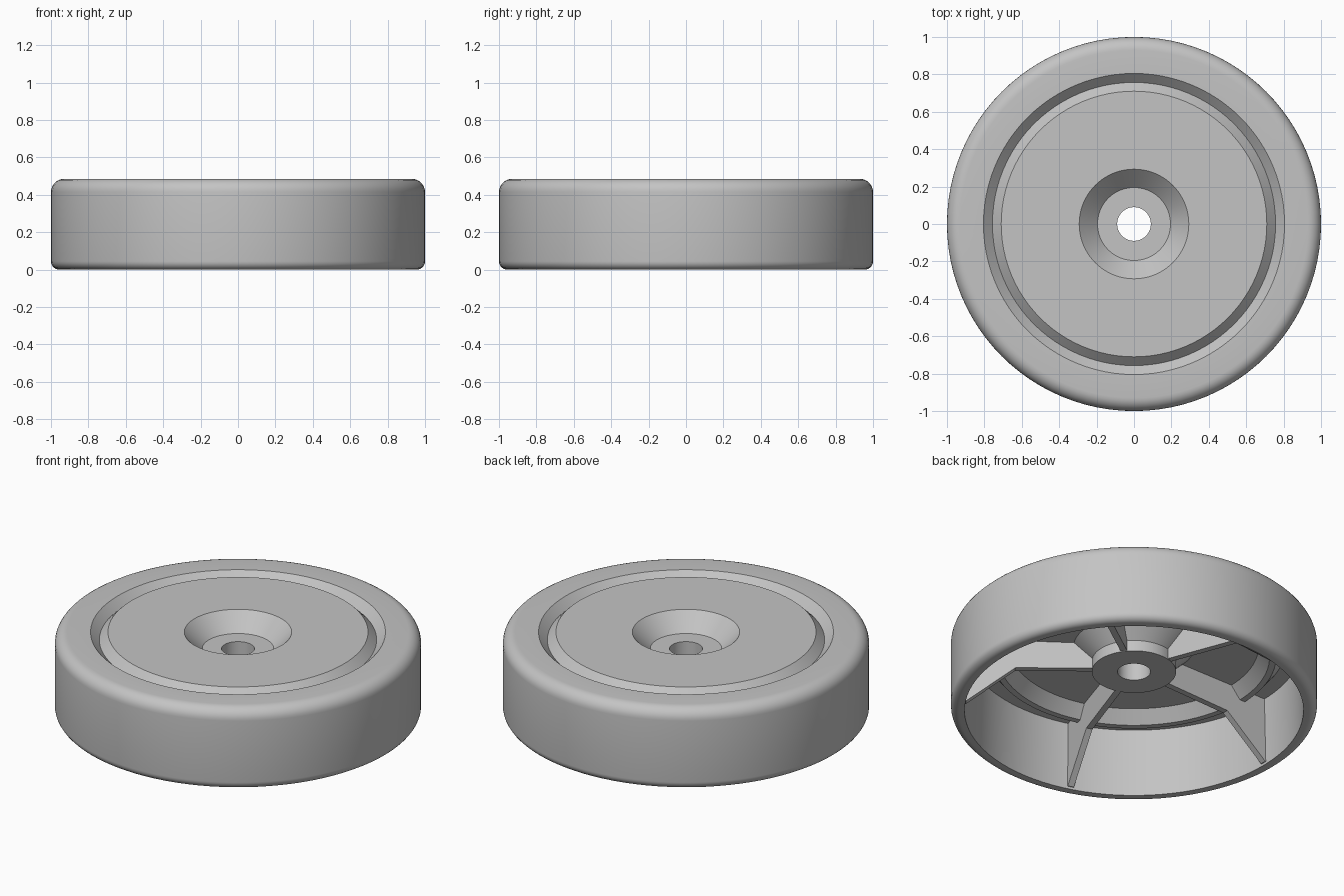
import bpy, bmesh
from math import sin, cos, pi, radians
from mathutils import Matrix, Vector

cube = bpy.data.objects.get("Cube")
if cube:
    bpy.data.objects.remove(cube, do_unlink=True)

HEIGHT, SEGMENTS, RIBS = 0.485, 96, 5

grey = bpy.data.materials.new("light_grey")
grey.use_nodes = True
grey.diffuse_color = (0.55, 0.55, 0.55, 1)
grey.node_tree.nodes["Principled BSDF"].inputs["Base Color"].default_value = grey.diffuse_color


def make_object(name, bm):
    bmesh.ops.recalc_face_normals(bm, faces=bm.faces)
    mesh = bpy.data.meshes.new(name)
    bm.to_mesh(mesh)
    bm.free()
    mesh.materials.append(grey)
    obj = bpy.data.objects.new(name, mesh)
    bpy.context.collection.objects.link(obj)
    return obj


def fillet(r, z, radius, start, steps=7):
    """Quarter-circle points around a centre, turning clockwise."""
    angles = [start - pi / 2 * i / steps for i in range(steps + 1)]
    return [(r + radius * cos(a), z + radius * sin(a)) for a in angles]


# Wheel body: one closed profile turned around the axle
top = [(0.09, 0.385), (0.195, 0.385), (0.293, HEIGHT),      # countersink
       (0.71, HEIGHT), (0.757, 0.438), (0.805, HEIGHT)]     # V groove
tread = fillet(0.93, HEIGHT - 0.07, 0.07, pi / 2) + fillet(0.955, 0.045, 0.045, 0)
underside = [(0.925, 0), (0.915, 0.405),                    # inner wall
             (0.83, 0.405), (0.775, 0.335), (0.74, 0.335), (0.68, 0.405),
             (0.33, 0.405), (0.23, 0.31), (0.23, 0.245), (0.09, 0.245)]  # hub
bm = bmesh.new()
verts = [bm.verts.new((r, 0, z)) for r, z in top + tread + underside]
edges = [bm.edges.new((a, b)) for a, b in zip(verts, verts[1:] + verts[:1])]
bmesh.ops.spin(bm, geom=verts + edges, cent=(0, 0, 0), axis=(0, 0, 1),
               angle=2 * pi, steps=SEGMENTS, use_duplicate=False)
bmesh.ops.remove_doubles(bm, verts=bm.verts, dist=0.0005)
body = make_object("wheel_body", bm)
bpy.context.view_layer.objects.active = body
body.select_set(True)
bpy.ops.object.shade_smooth_by_angle(angle=radians(30))
body.select_set(False)

# Ribs: flat webs from the hub to the foot of the inner wall
web = [(0.21, 0.25), (0.65, 0.235), (0.92, 0.015), (0.94, 0.015),
       (0.94, 0.415), (0.27, 0.415), (0.21, 0.32)]
thickness = 0.036
for i in range(RIBS):
    bm = bmesh.new()
    face = bm.faces.new([bm.verts.new((r, -thickness / 2, z)) for r, z in web])
    grown = bmesh.ops.extrude_face_region(bm, geom=[face])["geom"]
    bmesh.ops.translate(bm, vec=Vector((0, thickness, 0)),
                        verts=[v for v in grown if isinstance(v, bmesh.types.BMVert)])
    turn = Matrix.Rotation(pi + 2 * pi * i / RIBS, 3, 'Z')
    bmesh.ops.rotate(bm, cent=(0, 0, 0), matrix=turn, verts=bm.verts)
    make_object(f"rib_{i + 1}", bm)
